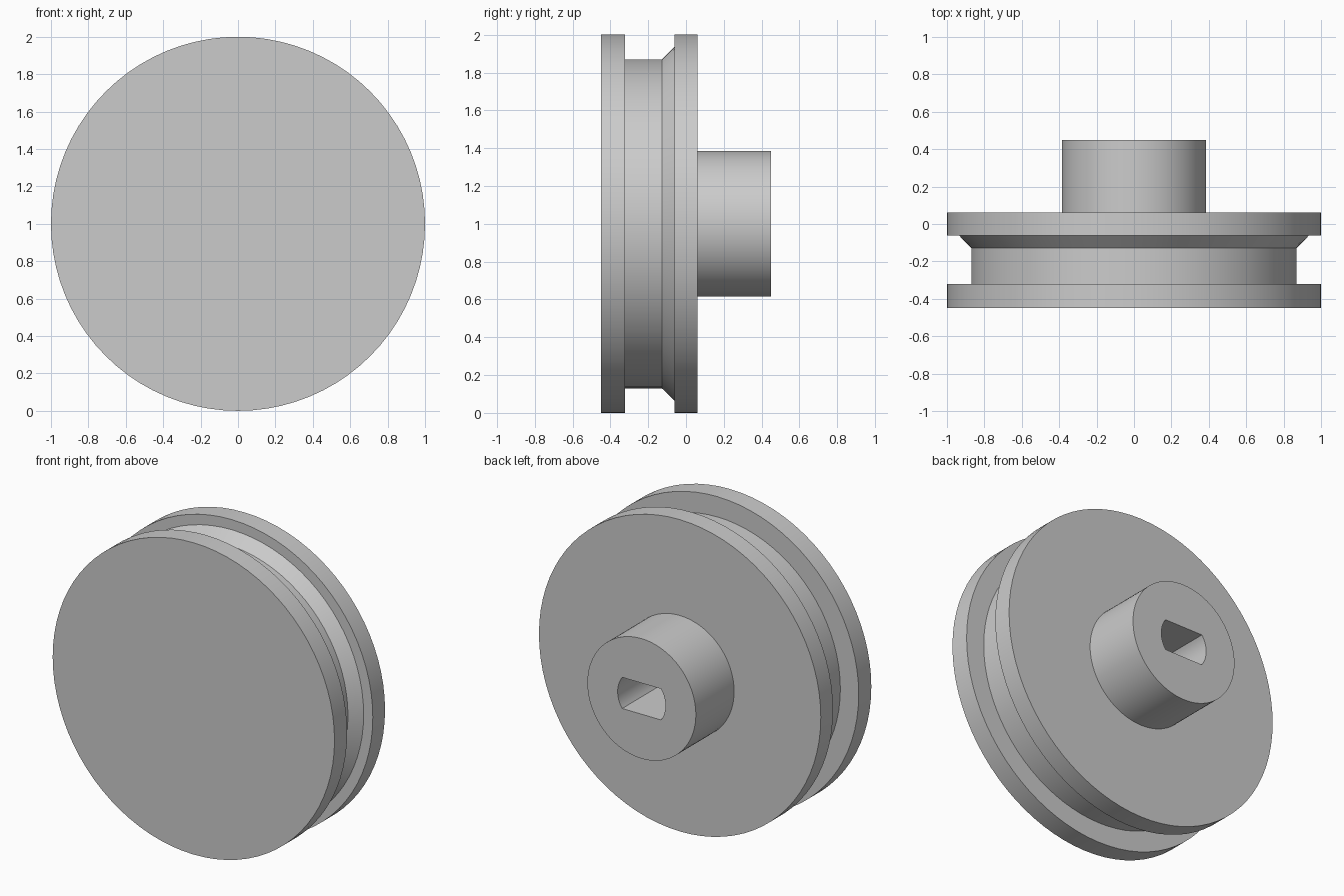
import bpy, bmesh
from math import sin, cos, tau, radians

if "Cube" in bpy.data.objects:
    bpy.data.objects.remove(bpy.data.objects["Cube"])

SIDES = 80  # puts a vertex exactly on each corner of the slot
AXLE_Z = 1.0

metal = bpy.data.materials.new("plain_grey")
metal.use_nodes = True
grey = (0.6, 0.6, 0.6, 1)
metal.diffuse_color = grey
metal.node_tree.nodes["Principled BSDF"].inputs["Base Color"].default_value = grey


def ring(bm, y, radius, flat=None):
    """Circle about the axle; flat trims it top and bottom."""
    limit = flat or radius
    points = []
    for i in range(SIDES):
        a = tau * i / SIDES
        z = max(-limit, min(limit, radius * sin(a)))
        points.append(bm.verts.new((radius * cos(a), y, AXLE_Z + z)))
    return points


def loft(name, sections):
    """Join successive rings and cap both ends to make a closed solid."""
    bm = bmesh.new()
    rings = [ring(bm, *s) for s in sections]
    for a, b in zip(rings, rings[1:]):
        for i in range(SIDES):
            j = (i + 1) % SIDES
            bm.faces.new((a[i], a[j], b[j], b[i]))
    bm.faces.new(rings[0])
    bm.faces.new(rings[-1])
    bmesh.ops.recalc_face_normals(bm, faces=bm.faces)
    mesh = bpy.data.meshes.new(name)
    bm.to_mesh(mesh)
    bm.free()
    mesh.materials.append(metal)
    obj = bpy.data.objects.new(name, mesh)
    bpy.context.collection.objects.link(obj)
    bpy.ops.object.select_all(action="DESELECT")
    obj.select_set(True)
    bpy.context.view_layer.objects.active = obj
    bpy.ops.object.shade_smooth_by_angle(angle=radians(25))
    return obj


front, back = -0.45, 0.45
rim, groove, shoulder, hub = 1.0, 0.87, 0.935, 0.385
slot = 0.17
slot_flat = slot * sin(radians(36))
wheel_back = 0.062

loft("grooved_wheel_with_hub", [
    # front flange
    (front, rim), (-0.322, rim),
    # groove with a bevelled shoulder
    (-0.322, groove), (-0.128, groove), (-0.062, shoulder),
    # rear flange
    (-0.062, rim), (wheel_back, rim),
    # hub
    (wheel_back, hub), (back, hub),
    # blind axle slot with two flats
    (back, slot, slot_flat), (wheel_back, slot, slot_flat),
])
